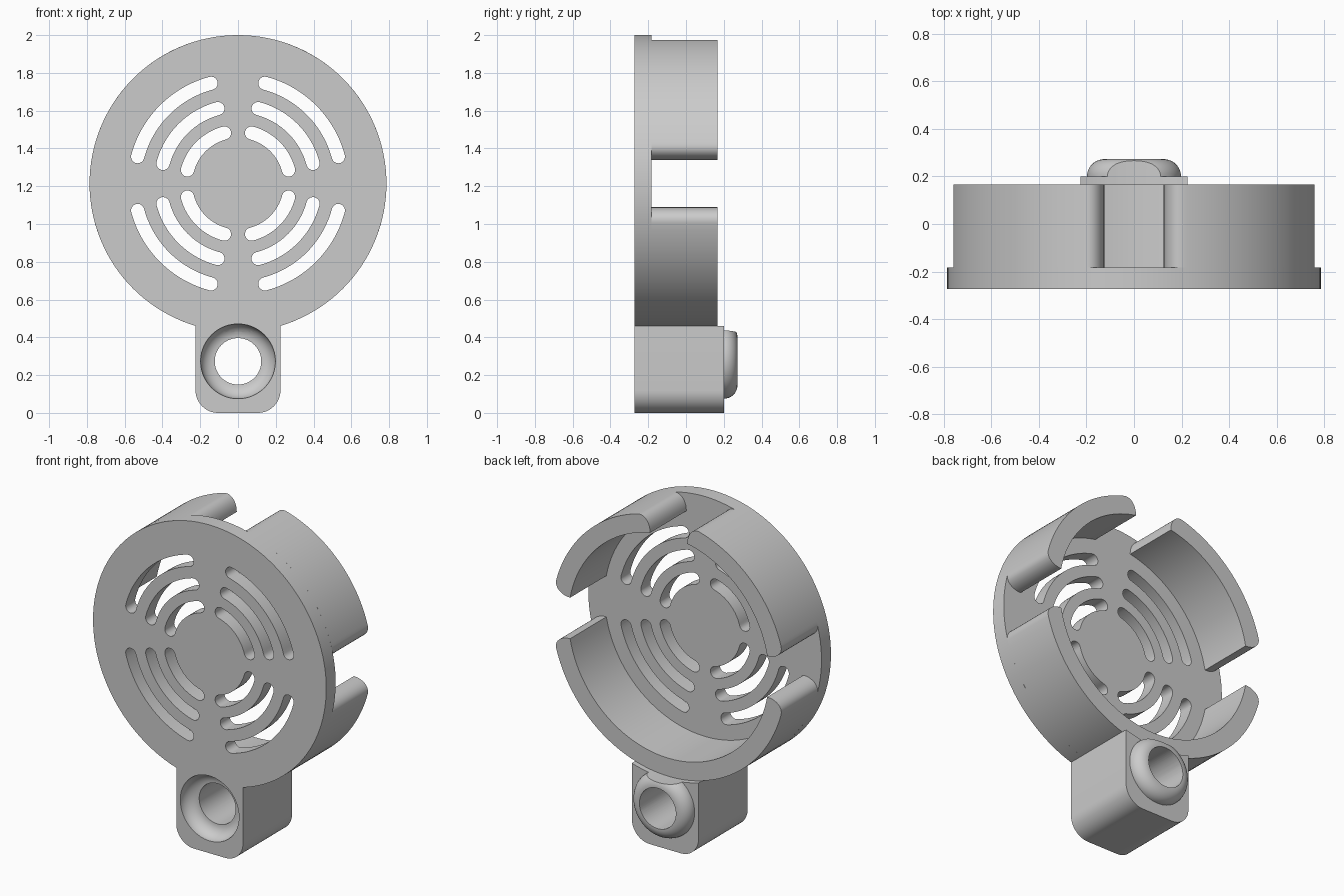
import bpy, bmesh
from math import sin, cos, asin, radians, pi
from mathutils import Matrix

if "Cube" in bpy.data.objects:
    bpy.data.objects.remove(bpy.data.objects["Cube"], do_unlink=True)

DISC_Z, DISC_R = 1.214, 0.786
WALL, GAP, ROUND = 0.11, 0.125, 0.085
EYE_Z, EYE_R, BORE = 0.273, 0.198, 0.123
FRONT, PLATE_BACK, RING_BACK, NECK_BACK, BOSS_BACK = -0.273, -0.182, 0.167, 0.2, 0.273

grey = bpy.data.materials.new("plain grey")
grey.use_nodes = True
grey.diffuse_color = (0.6, 0.6, 0.6, 1)
grey.node_tree.nodes["Principled BSDF"].inputs["Base Color"].default_value = (0.6, 0.6, 0.6, 1)


def finish(bm, name):
    bmesh.ops.recalc_face_normals(bm, faces=bm.faces)
    mesh = bpy.data.meshes.new(name)
    bm.to_mesh(mesh)
    bm.free()
    mesh.materials.append(grey)
    ob = bpy.data.objects.new(name, mesh)
    bpy.context.collection.objects.link(ob)
    return ob


def extrude(name, outlines, y0, y1):
    """Extrude closed (x, z) outlines from y0 to y1."""
    bm = bmesh.new()
    for pts in outlines:
        face = bm.faces.new([bm.verts.new((x, y0, z)) for x, z in pts])
        moved = bmesh.ops.extrude_face_region(bm, geom=[face], use_keep_orig=True)["geom"]
        bmesh.ops.translate(bm, vec=(0, y1 - y0, 0),
                            verts=[v for v in moved if isinstance(v, bmesh.types.BMVert)])
    return finish(bm, name)


def revolve(name, profile, z):
    """Spin an (r, y) profile about the y axis at height z."""
    bm = bmesh.new()
    verts = [bm.verts.new((r, y, 0)) for r, y in profile]
    edges = [bm.edges.new(pair) for pair in zip(verts, verts[1:])]
    bmesh.ops.spin(bm, geom=verts + edges, cent=(0, 0, 0), axis=(0, 1, 0),
                   angle=2 * pi, steps=72, use_merge=True)
    bmesh.ops.remove_doubles(bm, verts=bm.verts, dist=1e-5)
    bmesh.ops.transform(bm, matrix=Matrix.Translation((0, 0, z)), verts=bm.verts)
    return finish(bm, name)


def combine(ob, tool, operation):
    mod = ob.modifiers.new(operation, "BOOLEAN")
    mod.operation, mod.object, mod.solver = operation, tool, "EXACT"
    activate(ob)
    bpy.ops.object.modifier_apply(modifier=mod.name)
    bpy.data.objects.remove(tool, do_unlink=True)


def activate(ob):
    bpy.ops.object.select_all(action="DESELECT")
    ob.select_set(True)
    bpy.context.view_layer.objects.active = ob


def arc(cx, cz, r, a0, a1, steps):
    return [(cx + r * cos(a), cz + r * sin(a))
            for a in (a0 + (a1 - a0) * i / steps for i in range(steps + 1))]


def slot(r, start, half=0.035):
    """Curved slot with round ends, sixty degrees long."""
    a, b = radians(start + 15), radians(start + 75)
    pts = arc(0, DISC_Z, r + half, a, b, 24)
    pts += arc(r * cos(b), DISC_Z + r * sin(b), half, b, b + pi, 10)[1:-1]
    pts += arc(0, DISC_Z, r - half, b, a, 24)
    pts += arc(r * cos(a), DISC_Z + r * sin(a), half, a + pi, a + 2 * pi, 10)[1:-1]
    return pts


def clip(start, end):
    """Wall sector whose ends round off from the outer face to the inner edge."""
    a, b = radians(start), radians(end)
    inner = DISC_R - WALL
    tip = []
    for i in range(11):
        t = pi / 2 * i / 10
        r = inner + WALL * sin(t)
        tip.append((r, asin((GAP + ROUND * (1 - cos(t))) / r)))
    polar = [(r, a + d) for r, d in tip]
    a0, b0 = a + tip[-1][1], b - tip[-1][1]
    polar += [(DISC_R, a0 + (b0 - a0) * i / 48) for i in range(1, 48)]
    polar += [(r, b - d) for r, d in reversed(tip)]
    a1, b1 = a + tip[0][1], b - tip[0][1]
    polar += [(inner, b1 + (a1 - b1) * i / 48) for i in range(1, 48)]
    return [(r * cos(t), DISC_Z + r * sin(t)) for r, t in polar]


def bore_cutter():
    """Straight bore with a rounded socket at the front."""
    profile = [(0, -0.4), (EYE_R, -0.4)]
    profile += arc(BORE, FRONT, EYE_R - BORE, 0, pi / 2, 10)
    return revolve("bore_cutter", profile + [(BORE, 0.4), (0, 0.4)], EYE_Z)


# Slotted face plate, notched by the socket
disc = arc(0, DISC_Z, DISC_R, 0, 2 * pi, 128)[:-1]
plate = extrude("face_plate", [disc], FRONT, PLATE_BACK)
slots = [slot(r, q) for q in (0, 90, 180, 270) for r in (0.277, 0.411, 0.55)]
combine(plate, extrude("slot_cutter", slots, -0.4, 0), "DIFFERENCE")
combine(plate, bore_cutter(), "DIFFERENCE")

# Retaining walls flush with the plate rim: two upper quarters and one lower half
walls = [extrude(name, [clip(a, b)], PLATE_BACK, RING_BACK)
         for name, a, b in (("left_wall", 0, 90), ("right_wall", 90, 180),
                            ("lower_wall", 180, 360))]

# Neck block with rounded bottom corners
W, C = 0.225, 0.12
outline = arc(C - W, C, C, pi, 1.5 * pi, 12) + arc(W - C, C, C, 1.5 * pi, 2 * pi, 12)
outline += [(W, 0.55), (-W, 0.55)]
neck = extrude("neck_block", [outline], FRONT, NECK_BACK)

# Rounded boss on the back, trimmed by the disc, with the bore through it
edge = BOSS_BACK - NECK_BACK
boss = [(0, 0.1), (EYE_R, 0.1)] + arc(EYE_R - edge, NECK_BACK, edge, 0, pi / 2, 10)
combine(neck, revolve("boss", boss + [(0, BOSS_BACK)], EYE_Z), "UNION")
combine(neck, extrude("disc_cutter", [disc], -0.4, 0.4), "DIFFERENCE")
combine(neck, bore_cutter(), "DIFFERENCE")

for ob in [plate, neck] + walls:
    activate(ob)
    bpy.ops.object.shade_smooth_by_angle(angle=radians(30))
